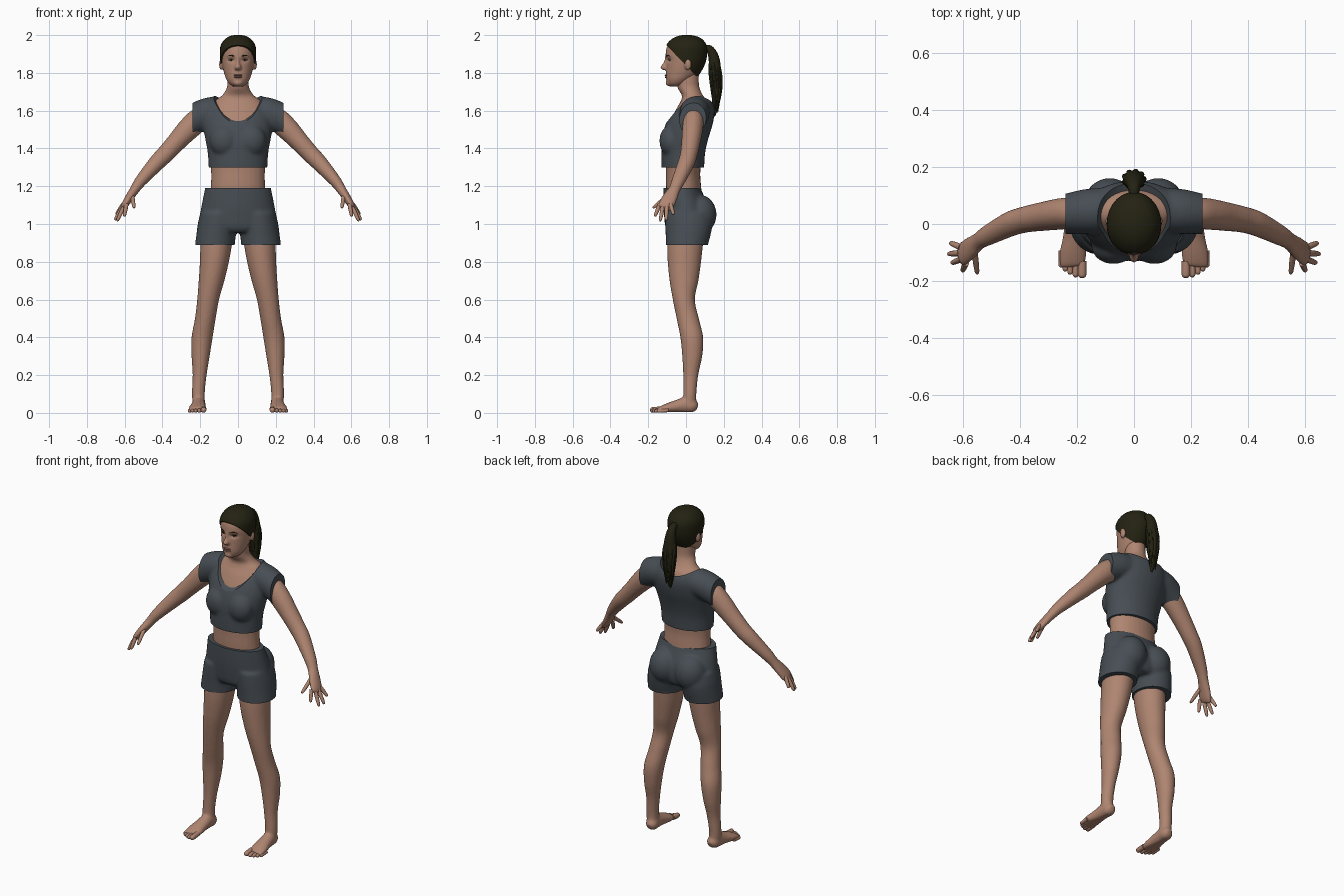
import bpy, bmesh, math, random
from mathutils import Vector, Matrix

random.seed(4)
if "Cube" in bpy.data.objects:
    bpy.data.objects.remove(bpy.data.objects["Cube"])


def material(name, color):
    m = bpy.data.materials.new(name)
    m.use_nodes = True
    m.diffuse_color = (*color, 1)
    m.node_tree.nodes["Principled BSDF"].inputs["Base Color"].default_value = (*color, 1)
    return m


SKIN = material("skin", (.43, .235, .165))
CLOTH = material("slate cloth", (.062, .075, .087))
HAIR = material("dark hair", (.017, .016, .006))
LIPS = material("lips", (.27, .12, .10))
WHITE = material("eye white", (.45, .42, .40))
IRIS = material("iris", (.03, .02, .015))

X, Y = Vector((1, 0, 0)), Vector((0, 1, 0))


def spline(pts, steps=5):
    """Catmull-Rom interpolation of equal-length tuples."""
    p = [pts[0], *pts, pts[-1]]
    out = []
    for i in range(1, len(p) - 2):
        for k in range(steps):
            t = k / steps
            out.append([.5 * (2 * b + (c - a) * t + (2 * a - 5 * b + 4 * c - d) * t * t
                              + (3 * b - a - 3 * c + d) * t ** 3)
                        for a, b, c, d in zip(*p[i - 1:i + 3])])
    return out + [list(pts[-1])]


def tube(bm, pts, ref=Y, flat=False, n=28):
    """Sweep ellipses (x, y, z, radius a, radius b) along a path."""
    pts = spline(pts)
    rings = []
    for i, (x, y, z, ra, rb) in enumerate(pts):
        t = Vector(pts[min(i + 1, len(pts) - 1)][:3]) - Vector(pts[max(i - 1, 0)][:3])
        t = Vector((0, 0, 1)) if flat else t.normalized()
        a = ref.cross(t).normalized()
        b = t.cross(a)
        angles = [2 * math.pi * k / n for k in range(n)]
        rings.append([bm.verts.new(Vector((x, y, z)) + a * ra * math.cos(g) + b * rb * math.sin(g))
                      for g in angles])
    for r, s in zip(rings, rings[1:]):
        for k in range(n):
            bm.faces.new((r[k], r[(k + 1) % n], s[(k + 1) % n], s[k]))
    bm.faces.new(rings[0])
    bm.faces.new(rings[-1])


def loft(bm, layers):
    """Stack horizontal ellipses (z, centre x, half width, front y, back y)."""
    tube(bm, [(x, (f + b) / 2, z, w, (b - f) / 2) for z, x, w, f, b in layers], flat=True)


def ball(bm, center, radii):
    bmesh.ops.create_uvsphere(bm, u_segments=24, v_segments=16, radius=1,
                              matrix=Matrix.Translation(center) @ Matrix.Diagonal((*radii, 1)))


def mirror(bm):
    geo = bmesh.ops.duplicate(bm, geom=bm.verts[:] + bm.edges[:] + bm.faces[:])["geom"]
    for v in geo:
        if isinstance(v, bmesh.types.BMVert):
            v.co.x = -v.co.x


def make(name, bm, mat):
    bmesh.ops.recalc_face_normals(bm, faces=bm.faces[:])
    me = bpy.data.meshes.new(name)
    bm.to_mesh(me)
    bm.free()
    ob = bpy.data.objects.new(name, me)
    bpy.context.collection.objects.link(ob)
    me.materials.append(mat)
    return ob


def bake(ob, mat):
    dg = bpy.context.evaluated_depsgraph_get()
    me = bpy.data.meshes.new_from_object(ob.evaluated_get(dg))
    ob.modifiers.clear()
    ob.data = me
    me.materials.clear()
    me.materials.append(mat)


def fuse(ob, mat, voxel, smooth):
    m = ob.modifiers.new("fuse", 'REMESH')
    m.mode, m.voxel_size = 'VOXEL', voxel
    s = ob.modifiers.new("soften", 'SMOOTH')
    s.factor, s.iterations = .5, smooth
    bake(ob, mat)


def trim(ob, co, no):
    """Remove everything on the normal side of a plane and close the cut."""
    bm = bmesh.new()
    bm.from_mesh(ob.data)
    bmesh.ops.bisect_plane(bm, geom=bm.verts[:] + bm.edges[:] + bm.faces[:], dist=1e-6,
                           plane_co=co, plane_no=no, clear_outer=True)
    bmesh.ops.holes_fill(bm, edges=[e for e in bm.edges if e.is_boundary], sides=0)
    bm.to_mesh(ob.data)
    bm.free()


# Body: legs, feet and arms on one side, mirrored, then torso and neck
bm = bmesh.new()
loft(bm, [(.02, .205, .033, -.02, .055), (.1, .21, .034, -.015, .055), (.2, .203, .037, -.015, .065),
          (.3, .198, .048, -.02, .086), (.4, .19, .056, -.03, .091), (.5, .173, .055, -.05, .068),
          (.6, .158, .058, -.07, .047), (.7, .14, .068, -.087, .066), (.8, .125, .077, -.097, .08),
          (.89, .115, .083, -.1, .09), (1, .1, .085, -.095, .1)])
tube(bm, [(.205, .06, .028, .018, .018), (.205, .04, .035, .035, .034), (.208, 0, .042, .042, .036),
          (.21, -.05, .034, .034, .04), (.214, -.1, .024, .026, .047), (.217, -.14, .016, .016, .046),
          (.217, -.152, .014, .008, .04)], ref=X)
tube(bm, [(.1, .04, 1.585, .055, .055), (.2, .04, 1.555, .062, .055), (.26, .035, 1.505, .06, .055),
          (.33, .025, 1.43, .051, .05), (.385, .015, 1.37, .047, .046), (.434, 0, 1.32, .043, .044),
          (.513, -.04, 1.23, .032, .036), (.545, -.06, 1.185, .026, .031), (.575, -.085, 1.14, .022, .04),
          (.6, -.105, 1.1, .018, .042), (.612, -.115, 1.08, .01, .034)])
mirror(bm)
loft(bm, [(1.1, 0, .15, -.1, .09), (1.2, 0, .144, -.106, .08), (1.28, 0, .143, -.106, .076),
          (1.4, 0, .155, -.108, .09), (1.52, 0, .165, -.088, .118), (1.6, 0, .152, -.056, .125),
          (1.65, 0, .125, -.028, .112), (1.68, 0, .085, -.022, .09), (1.72, 0, .06, -.044, .072),
          (1.76, 0, .056, -.052, .068), (1.82, 0, .054, -.055, .07)])
for v in bm.verts:
    v.co.z = max(v.co.z, .004)
body = make("body", bm, SKIN)
fuse(body, SKIN, .008, 4)

# Fingers: base, then tip
bm = bmesh.new()
for base, tip in (((.56, -.095, 1.15), (.55, -.175, 1.085)), ((.59, -.138, 1.105), (.602, -.165, 1.04)),
                  ((.603, -.122, 1.095), (.64, -.137, 1.015)), ((.61, -.102, 1.095), (.652, -.105, 1.02)),
                  ((.608, -.082, 1.105), (.645, -.066, 1.05))):
    b, t = Vector(base), Vector(tip)
    tube(bm, [(*b.lerp(t, f), r, r) for f, r in ((0, .011), (.5, .0105), (.9, .008), (1, .003))],
         ref=X + Y * .3, n=12)
mirror(bm)
fingers = make("fingers", bm, SKIN)

# Toes: centre, tip position and thickness
bm = bmesh.new()
for x, y, r in ((.182, -.19, .015), (.205, -.187, .011), (.224, -.178, .0105), (.241, -.167, .01),
                (.256, -.153, .0095)):
    tube(bm, [(x, y + .06, r + .004, r, r), (x, y + .02, r + .001, r, r),
              (x, y + .006, r, r * .85, r * .85), (x, y, r, r * .3, r * .3)], ref=X, n=12)
mirror(bm)
toes = make("toes", bm, SKIN)

# Cropped top: torso, bust and sleeves fused, trimmed, neckline scooped out
bm = bmesh.new()
tube(bm, [(.06, .05, 1.6, .075, .075), (.15, .045, 1.59, .081, .08), (.24, .035, 1.553, .081, .071),
          (.29, .03, 1.525, .078, .068)])
ball(bm, (.072, -.078, 1.44), (.078, .063, .085))
mirror(bm)
loft(bm, [(1.26, 0, .152, -.125, .09), (1.3, 0, .156, -.13, .096), (1.38, 0, .161, -.13, .102),
          (1.45, 0, .174, -.128, .118), (1.53, 0, .185, -.108, .142), (1.6, 0, .18, -.07, .152),
          (1.65, 0, .15, -.03, .14), (1.69, 0, .11, 0, .11)])
top = make("crop_top", bm, CLOTH)
fuse(top, CLOTH, .008, 12)
trim(top, (0, 0, 1.3), (0, 0, -1))
for s in (1, -1):
    trim(top, (s * .241, 0, 0), (s, 0, 0))
bm = bmesh.new()
tube(bm, [(0, y, 1.775 + .43 * y, .18, .158) for y in (-.4, 0, .4)], ref=X, n=48)
cutter = make("neckline_cutter", bm, CLOTH)
cutter.hide_render = True
cut = top.modifiers.new("neckline", 'BOOLEAN')
cut.operation, cut.object, cut.solver = 'DIFFERENCE', cutter, 'EXACT'
bake(top, CLOTH)
bpy.data.objects.remove(cutter)

# Shorts: hips, seat and legs fused, trimmed at waist and hem
bm = bmesh.new()
loft(bm, [(.84, .124, .104, -.106, .112), (.89, .122, .105, -.107, .117), (.94, .116, .105, -.108, .13),
          (1, .108, .105, -.11, .14), (1.06, .1, .1, -.11, .13)])
ball(bm, (.085, .07, 1.05), (.092, .092, .105))
mirror(bm)
loft(bm, [(.955, 0, .15, -.09, .1), (.98, 0, .2, -.108, .12), (1.03, 0, .204, -.115, .128),
          (1.1, 0, .193, -.12, .115), (1.19, 0, .175, -.12, .078), (1.23, 0, .168, -.118, .07)])
shorts = make("shorts", bm, CLOTH)
fuse(shorts, CLOTH, .008, 8)
trim(shorts, (0, 0, .89), (0, 0, -1))
trim(shorts, (0, 0, 1.19), (0, 0, 1))

# Head: skull, nose, chin and ears, with eye sockets pressed in
SKULL = [(1.728, 0, .025, -.085, -.03), (1.742, 0, .046, -.098, 0), (1.765, 0, .062, -.105, .03),
         (1.79, 0, .071, -.107, .06), (1.82, 0, .079, -.106, .08), (1.86, 0, .086, -.106, .098),
         (1.9, 0, .089, -.108, .105), (1.94, 0, .086, -.1, .103), (1.97, 0, .068, -.076, .085),
         (1.987, 0, .043, -.045, .055), (1.994, 0, .015, -.015, .02)]
bm = bmesh.new()
ball(bm, (.088, .01, 1.845), (.012, .018, .03))
mirror(bm)
loft(bm, SKULL)
loft(bm, [(1.893, 0, .009, -.109, -.07), (1.855, 0, .011, -.119, -.07), (1.83, 0, .018, -.136, -.07),
          (1.815, 0, .016, -.122, -.07)])
ball(bm, (0, -.088, 1.748), (.026, .02, .018))
head = make("head", bm, SKIN)
fuse(head, SKIN, .005, 3)
for v in head.data.vertices:
    if v.co.y < -.04:
        d2 = ((abs(v.co.x) - .036) / .02) ** 2 + ((v.co.z - 1.869) / .012) ** 2
        v.co.y += .011 * math.exp(-d2)


def face_y(x):
    return -.002 - .104 * math.sqrt(1 - (x / .088) ** 2)


# Eyes, brows and mouth
for name, mat, center, radii in (("eyes", WHITE, (.036, -.083, 1.868), (.014, .008, .005)),
                                 ("irises", IRIS, (.035, -.087, 1.868), (.005, .006, .005)),
                                 ("lower_lip", LIPS, (0, -.103, 1.778), (.021, .009, .006)),
                                 ("upper_lip", LIPS, (0, -.104, 1.788), (.024, .009, .005))):
    bm = bmesh.new()
    ball(bm, center, radii)
    if center[0]:
        mirror(bm)
    make(name, bm, mat)
for name, z, r, rise in (("eyebrows", 1.888, .0035, .004), ("eyelashes", 1.8735, .002, -.002)):
    bm = bmesh.new()
    inset = .007 if name == "eyelashes" else 0
    tube(bm, [(x, face_y(x) + inset, z + rise * k, r * w, r * w) for x, k, w in
              ((.017, 0, .6), (.03, .8, 1), (.044, 1, .9), (.056, 0, .3))], ref=Y, n=10)
    mirror(bm)
    make(name, bm, HAIR)

# Hair cap: swollen skull cut along a slanted hairline
bm = bmesh.new()
loft(bm, SKULL)
bmesh.ops.recalc_face_normals(bm, faces=bm.faces[:])
bm.normal_update()
for v, n in [(v, v.normal.copy()) for v in bm.verts]:
    v.co += n * .007
hair = make("hair_cap", bm, HAIR)
trim(hair, (0, -.1, 1.943), (0, -1, -.97))

# Ponytail with loose strands
bm = bmesh.new()
tube(bm, [(0, .085, 1.925, .014, .016), (0, .122, 1.928, .02, .02), (0, .147, 1.88, .028, .03),
          (0, .154, 1.8, .033, .039), (0, .161, 1.72, .027, .035), (0, .157, 1.63, .018, .022),
          (0, .15, 1.57, .004, .005)], ref=X)
for k in range(9):
    g = 2 * math.pi * k / 9
    c, s, end = math.cos(g), math.sin(g), random.uniform(1.58, 1.66)
    tube(bm, [(.018 * c, .145 + .015 * s, 1.88, .008, .01), (.034 * c, .155 + .028 * s, 1.8, .008, .01),
              (.03 * c, .161 + .023 * s, 1.71, .008, .009), (.019 * c, .156 + .015 * s, end, .001, .001)],
         ref=X, n=8)
make("ponytail", bm, HAIR)

# Smooth shading with crisp hems
bpy.ops.object.select_all(action='DESELECT')
for ob in bpy.context.collection.objects:
    if ob.type == 'MESH' and ob.data.materials and ob.data.materials[0] in (SKIN, CLOTH, HAIR, LIPS, WHITE, IRIS):
        ob.select_set(True)
        bpy.context.view_layer.objects.active = ob
bpy.ops.object.shade_smooth_by_angle(angle=math.radians(50))
